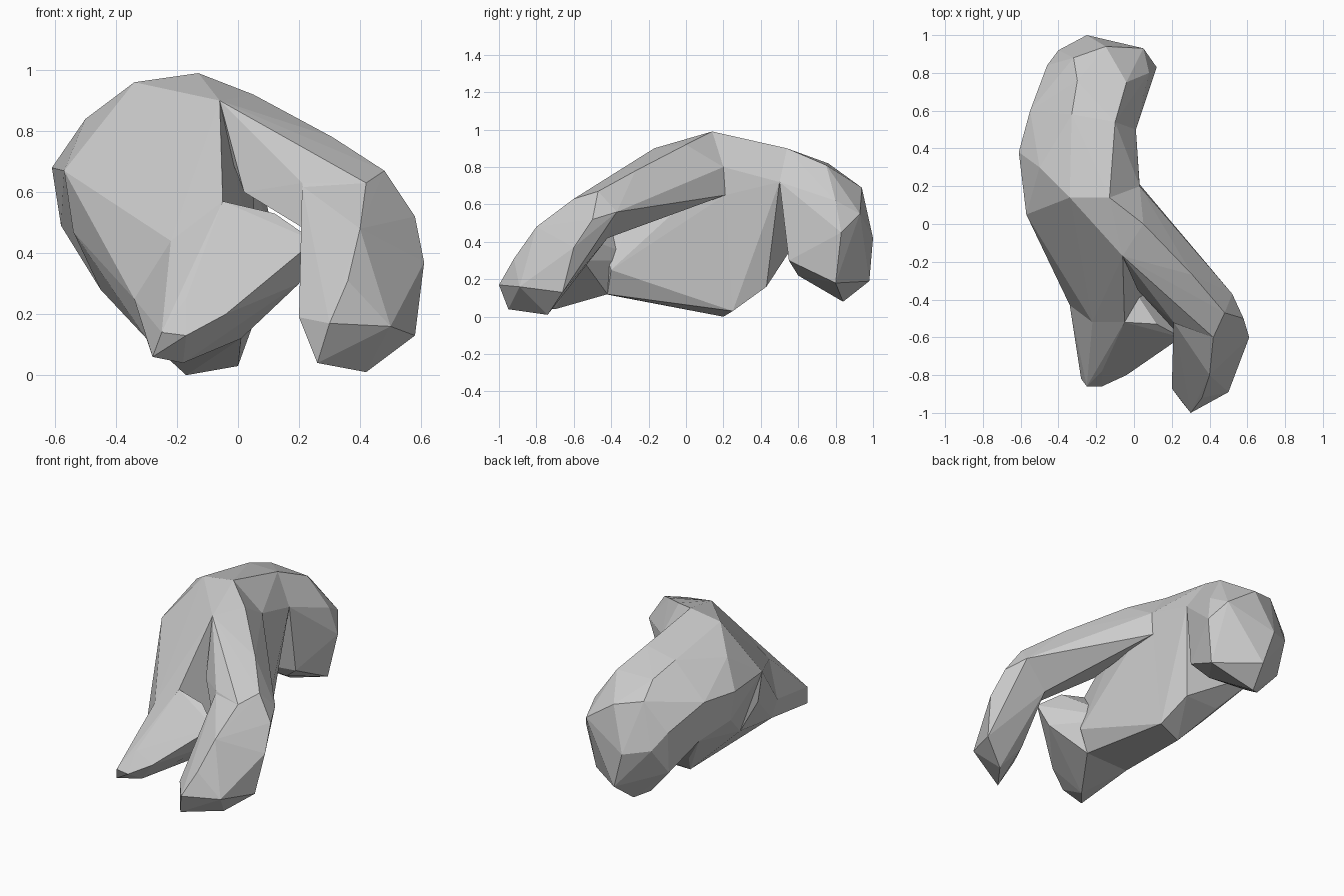
import bpy
import bmesh

default_cube = bpy.data.objects.get("Cube")
if default_cube:
    bpy.data.objects.remove(default_cube, do_unlink=True)

# Single neutral material
grey = bpy.data.materials.new("plain_grey")
grey.use_nodes = True
grey.diffuse_color = (.6, .6, .6, 1)
grey.node_tree.nodes["Principled BSDF"].inputs["Base Color"].default_value = grey.diffuse_color


def faceted_part(name, corners):
    """Wrap a few corner points in a faceted convex block."""
    bm = bmesh.new()
    for corner in corners:
        bm.verts.new(corner)
    hull = bmesh.ops.convex_hull(bm, input=bm.verts[:])
    loose = {v for v in hull["geom_interior"] + hull["geom_unused"]
             if isinstance(v, bmesh.types.BMVert) and v.is_valid}
    bmesh.ops.delete(bm, geom=list(loose), context="VERTS")
    bmesh.ops.recalc_face_normals(bm, faces=bm.faces[:])
    mesh = bpy.data.meshes.new(name)
    bm.to_mesh(mesh)
    bm.free()
    mesh.materials.append(grey)
    part = bpy.data.objects.new(name, mesh)
    bpy.context.collection.objects.link(part)
    return part


def merge_into(target, part):
    """Union a part into the target and discard the helper."""
    union = target.modifiers.new("union", "BOOLEAN")
    union.operation = "UNION"
    union.solver = "EXACT"
    union.object = part
    bpy.context.view_layer.objects.active = target
    bpy.ops.object.modifier_apply(modifier=union.name)
    bpy.data.objects.remove(part, do_unlink=True)


# Seam shared by the rear end and the middle lobe
rear_seam = [(-.55, .6, .68), (-.51, .6, .42), (-.33, .58, .88), (-.1, .54, .9),
             (.01, .5, .72), (.02, .55, .3), (-.35, .6, .24), (-.08, .6, .22)]

# Rounded rear end that curls down
rear_end = rear_seam + [
    (-.3, .76, .82), (-.04, .75, .81), (-.15, .94, .69), (-.32, .88, .73),
    (.05, .93, .55), (.12, .83, .45), (.08, .8, .62), (.07, .8, .18),
    (-.25, 1, .42), (-.18, .98, .19), (-.22, .84, .08), (-.3, .78, .12),
    (-.4, .92, .45), (-.46, .84, .55), (-.44, .8, .28)]

# Middle lobe with a narrow keel below
middle_lobe = rear_seam[:5] + [
    (-.13, .14, .99), (-.34, .14, .96), (-.5, .3, .84), (-.61, .38, .68),
    (-.58, .38, .49), (.03, .2, .8), (.03, .21, .65), (-.45, .1, .28),
    (-.57, .05, .67), (-.17, .2, 0), (0, .25, .03), (-.05, .43, .16),
    (-.3, .4, .18)]

# Sloping front face of the body
front_slope = [
    (-.13, .14, .99), (-.34, .14, .96), (-.06, -.17, .9), (-.57, .05, .67),
    (-.54, .05, .47), (-.45, .1, .28), (-.34, -.43, .25), (-.3, -.43, .12),
    (-.22, -.52, .44), (-.05, -.52, .57), (.03, .2, .8), (.03, .21, .65),
    (-.17, .2, 0), (0, .25, .03), (.01, -.42, .12), (.08, -.4, .25)]

# Low branch reaching forward, webbed to the limb
low_branch = [
    (-.22, -.52, .44), (-.05, -.52, .57), (-.34, -.43, .25), (-.3, -.43, .12),
    (-.25, -.86, .14), (-.28, -.82, .06), (-.17, -.86, .13), (-.17, -.78, .25),
    (-.04, -.8, .2), (.07, -.68, .35), (.25, -.6, .44), (.2, -.55, .3),
    (.01, -.42, .12), (-.18, -.7, .04), (.12, -.53, .53), (-.1, -.2, .3)]

# Diagonal bridge from the crown to the limb
bridge = [
    (-.13, .14, .99), (-.06, -.17, .9), (.05, 0, .92), (.42, -.6, .63),
    (.48, -.47, .67), (.31, -.27, .78), (.52, -.37, .56), (.21, -.08, .72),
    (.03, .2, .8), (.03, .21, .65), (.21, -.52, .63), (.25, -.6, .46),
    (.34, -.42, .42), (.02, -.35, .6)]

# Hanging limb with a blunt tip
limb = [
    (.42, -.6, .63), (.48, -.47, .67), (.52, -.37, .56), (.58, -.5, .52),
    (.61, -.6, .37), (.58, -.66, .13), (.5, -.89, .16), (.42, -.74, .01),
    (.26, -.95, .04), (.3, -1, .17), (.2, -.87, .19), (.4, -.8, .48),
    (.36, -.92, .31), (.25, -.63, .44), (.21, -.52, .62), (.34, -.42, .42),
    (.3, -.68, .17)]

body = faceted_part("body", middle_lobe)
pieces = {"rear_end": rear_end, "front_slope": front_slope,
          "low_branch": low_branch, "bridge": bridge, "limb": limb}
for piece_name, piece_corners in pieces.items():
    merge_into(body, faceted_part(piece_name, piece_corners))
